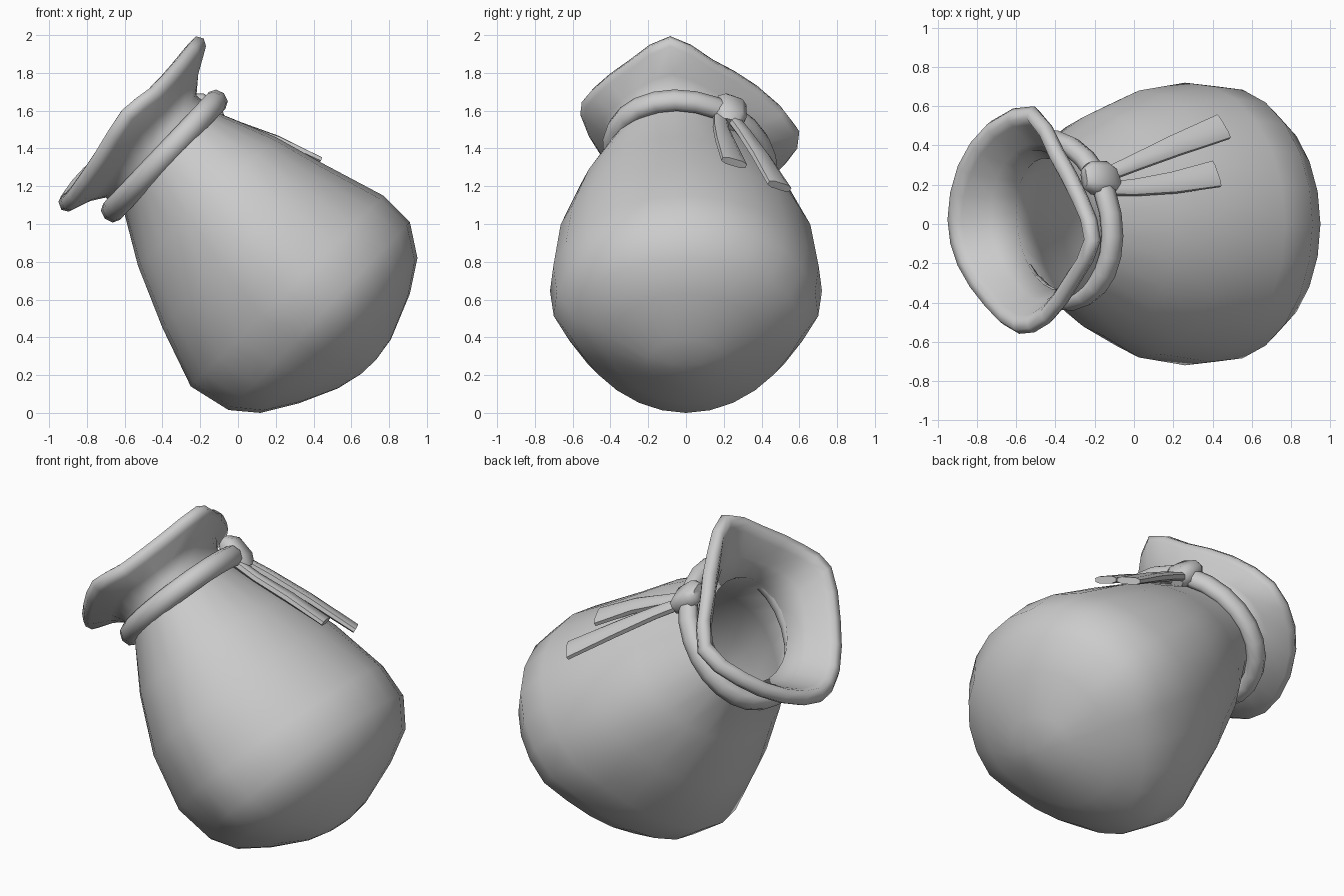
import bpy, bmesh, math
from mathutils import Vector as V

if "Cube" in bpy.data.objects:
    bpy.data.objects.remove(bpy.data.objects["Cube"])

SIDES = 24
AXIS = V((-0.7, 0, 0.7)).normalized()


def section(ax, az, bx, bz, w, keel=0.0, skew=0.0, k=1.0):
    """Tilted oval given by its two front-view ends and half width in y.
    keel narrows its lower half, skew leans it sideways."""
    a, b = V((ax, 0, az)), V((bx, 0, bz))
    c, u = (a + b) / 2, (b - a) / 2 * k
    out = []
    for i in range(SIDES):
        t = 2 * math.pi * i / SIDES
        ct = math.cos(t)
        f = 1 - keel * max(0, -ct) ** 0.7 + 0.2 * keel * max(0, ct)
        out.append(c + u * ct + V((0, k * (w * f * math.sin(t) - skew * ct), 0)))
    return out


def smooth_loop(pts, n):
    """Closed Catmull-Rom loop, n steps per point."""
    out, m = [], len(pts)
    for i in range(m):
        p0, p1, p2, p3 = (V(pts[(i + j) % m]) for j in (-1, 0, 1, 2))
        for s in range(n):
            t = s / n
            out.append(0.5 * (2 * p1 + (p2 - p0) * t
                              + (2 * p0 - 5 * p1 + 4 * p2 - p3) * t * t
                              + (3 * p1 - p0 - 3 * p2 + p3) * t ** 3))
    return out


def loft(name, rows, closed=False, angle=180):
    """Skin a list of point rings; cap the ends or join them into a ring."""
    bm = bmesh.new()
    vs = [[bm.verts.new(p) for p in r] for r in rows]
    n = len(rows[0])
    for j in range(len(rows) if closed else len(rows) - 1):
        a, b = vs[j], vs[(j + 1) % len(rows)]
        for i in range(n):
            bm.faces.new((a[i], a[(i + 1) % n], b[(i + 1) % n], b[i]))
    if not closed:
        for r in (vs[0], vs[-1]):
            c = bm.verts.new(sum((v.co for v in r), V()) / n)
            for i in range(n):
                bm.faces.new((r[i], r[(i + 1) % n], c))
    bmesh.ops.recalc_face_normals(bm, faces=bm.faces)
    me = bpy.data.meshes.new(name)
    bm.to_mesh(me)
    bm.free()
    ob = bpy.data.objects.new(name, me)
    bpy.context.collection.objects.link(ob)
    bpy.ops.object.select_all(action='DESELECT')
    ob.select_set(True)
    bpy.context.view_layer.objects.active = ob
    bpy.ops.object.shade_smooth_by_angle(angle=math.radians(angle))
    return ob


# Sack: outer wall from the base to the neck
BODY = [(0.65, 0.205, 0.73, 0.28, 0.08, 0.1), (0.53, 0.13, 0.81, 0.39, 0.21, 0.1),
        (0.32, 0.05, 0.91, 0.63, 0.43, 0.15), (0.12, 0.00, 0.95, 0.82, 0.615, 0.2),
        (-0.05, 0.015, 0.91, 1.01, 0.70, 0.22), (-0.25, 0.14, 0.77, 1.15, 0.72, 0.2),
        (-0.40, 0.45, 0.45, 1.32, 0.68, 0.12, 0.01), (-0.53, 0.78, 0.20, 1.46, 0.565, 0.06, 0.045),
        (-0.60, 1.05, -0.11, 1.59, 0.41, 0, 0.07)]

# Wavy mouth line, from its top point round through +y
RIM = smooth_loop([(-0.22, -0.08, 1.95), (-0.285, 0.13, 1.83), (-0.40, 0.35, 1.70),
                   (-0.52, 0.55, 1.50), (-0.72, 0.48, 1.34), (-0.86, 0.28, 1.20),
                   (-0.91, 0.02, 1.12), (-0.86, -0.20, 1.17), (-0.73, -0.39, 1.36),
                   (-0.59, -0.51, 1.58), (-0.45, -0.46, 1.69), (-0.32, -0.28, 1.83)], 2)
MID = sum(RIM, V()) / SIDES


def rim_row(out, up):
    return [p + (p - MID).normalized() * out + AXIS * up for p in RIM]


def mix(a, b, t, pinch=0.0):
    """Ring part way between two rings, pulled in by pinch."""
    r = [p.lerp(q, t) for p, q in zip(a, b)]
    c = sum(r, V()) / SIDES
    return [p + (c - p).normalized() * pinch for p in r]


neck_out = section(-0.70, 1.14, -0.22, 1.68, 0.37, 0, 0.07)
neck_in = section(-0.60, 1.14, -0.24, 1.60, 0.33, 0, 0.06)
lip_out, lip_in = rim_row(0.03, -0.045), rim_row(-0.045, 0.0)
rows = [section(*s) for s in BODY]
rows += [neck_out, mix(neck_out, lip_out, 0.5, 0.025), lip_out,
         rim_row(0.05, -0.01), rim_row(0.03, 0.03), rim_row(-0.015, 0.035), lip_in,
         mix(neck_in, lip_in, 0.5, 0.01), neck_in]
# inner lining
rows += [section(*s, k=0.92) for s in reversed(BODY[3:-1])]
loft("sack", rows)

# Cord round the neck
path = [p + V((0, 0.02, 0)) for p in section(-0.67, 1.065, -0.11, 1.655, 0.405, 0, 0.075)]
centre = sum(path, V()) / SIDES
cord = []
for p in path:
    o = (p - centre).normalized()
    cord.append([p + o * 0.052 * math.cos(a) + AXIS * 0.062 * math.sin(a)
                 for a in (math.tau * k / 8 for k in range(8))])
loft("neck_cord", cord, closed=True)


def strap(name, stations, normal):
    """Rounded strip through (point, half width, half thickness) stations."""
    rings = []
    pts = [V(s[0]) for s in stations]
    n0 = V(normal).normalized()
    for i, (p, w, h) in enumerate(stations):
        d = (pts[min(i + 1, len(pts) - 1)] - pts[max(i - 1, 0)]).normalized()
        side = n0.cross(d).normalized()
        up = d.cross(side)
        rings.append([V(p) + side * w * x + up * h * y for x, y in
                      ((1, -.5), (1, .5), (.6, 1), (-.6, 1),
                       (-1, .5), (-1, -.5), (-.6, -1), (.6, -1))])
    return loft(name, rings, angle=50)


# Knot and the two hanging ties
strap("knot", [((-0.255, 0.235, 1.65), 0.05, 0.035), ((-0.22, 0.235, 1.635), 0.08, 0.055),
               ((-0.14, 0.23, 1.565), 0.085, 0.06), ((-0.10, 0.23, 1.525), 0.055, 0.04)],
      (0.65, 0.35, 0.7))
strap("tie_outer", [((-0.14, 0.25, 1.555), 0.035, 0.025), ((0.0, 0.31, 1.48), 0.042, 0.025),
                    ((0.2, 0.395, 1.36), 0.055, 0.025), ((0.455, 0.495, 1.20), 0.07, 0.02)],
      (0.45, 0.5, 0.75))
strap("tie_inner", [((-0.13, 0.18, 1.565), 0.035, 0.025), ((0.0, 0.185, 1.51), 0.042, 0.025),
                    ((0.2, 0.21, 1.435), 0.055, 0.025), ((0.42, 0.255, 1.325), 0.07, 0.02)],
      (0.4, 0.38, 0.82))
